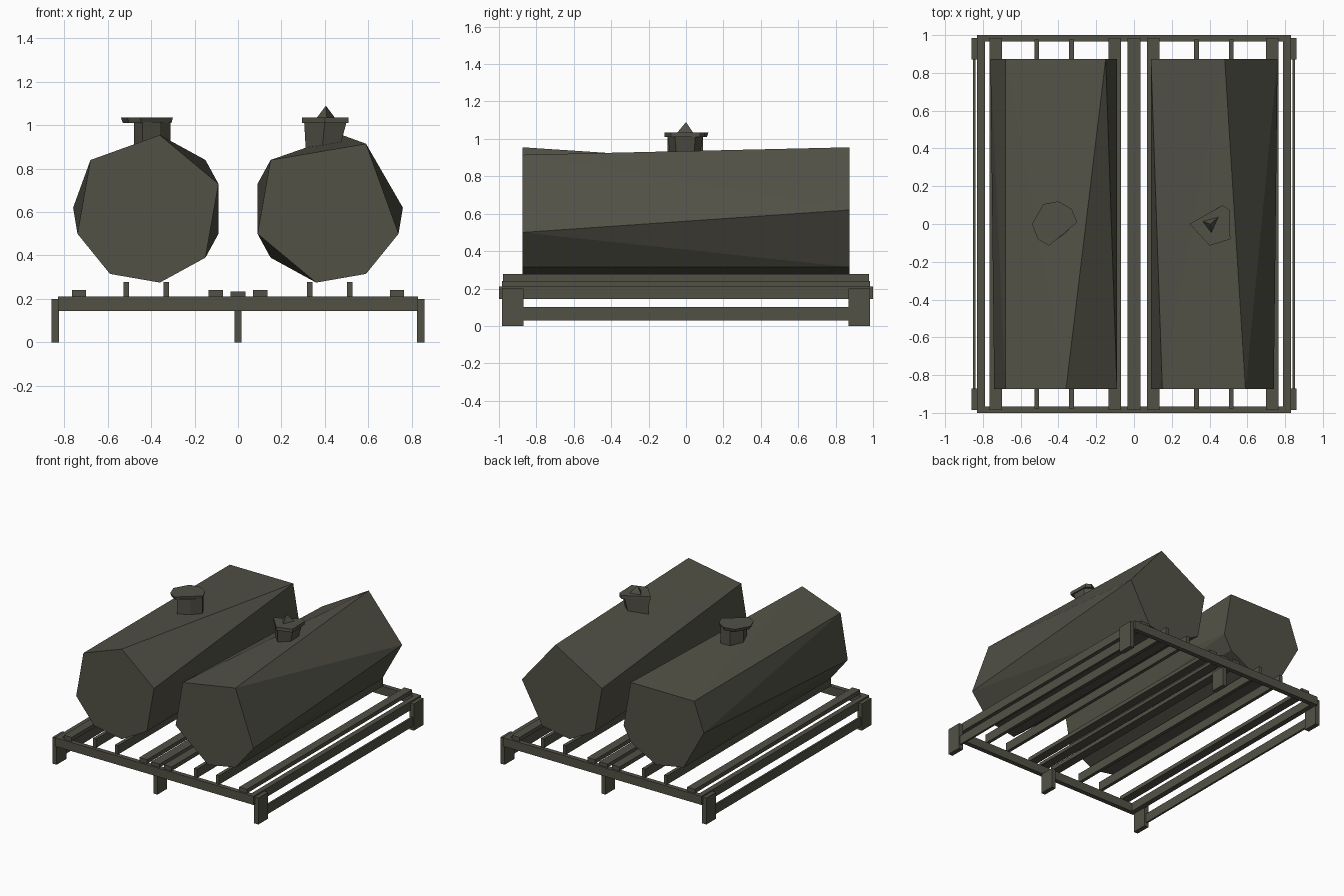
import bpy, bmesh

if "Cube" in bpy.data.objects:
    bpy.data.objects.remove(bpy.data.objects["Cube"])

paint = bpy.data.materials.new("olive_grey")
paint.diffuse_color = (0.085, 0.083, 0.062, 1)
paint.use_nodes = True
paint.node_tree.nodes["Principled BSDF"].inputs["Base Color"].default_value = paint.diffuse_color


def finish(name, bm):
    bmesh.ops.recalc_face_normals(bm, faces=bm.faces)
    me = bpy.data.meshes.new(name)
    bm.to_mesh(me)
    bm.free()
    me.materials.append(paint)
    ob = bpy.data.objects.new(name, me)
    bpy.context.collection.objects.link(ob)
    return ob


def box(name, x0, x1, y0, y1, z0, z1):
    bm = bmesh.new()
    bmesh.ops.create_cube(bm, size=1)
    for v in bm.verts:
        v.co = ((x0 + x1) / 2 + v.co.x * (x1 - x0),
                (y0 + y1) / 2 + v.co.y * (y1 - y0),
                (z0 + z1) / 2 + v.co.z * (z1 - z0))
    return finish(name, bm)


def hull(name, points):
    bm = bmesh.new()
    for p in points:
        bm.verts.new(p)
    bmesh.ops.convex_hull(bm, input=bm.verts)
    bmesh.ops.dissolve_limit(bm, angle_limit=0.01, verts=bm.verts, edges=bm.edges)
    return finish(name, bm)


def tank(name, front, back):
    hull(name, [(x, -0.873, z) for x, z in front] + [(x, 0.873, z) for x, z in back])


def slab(name, outline, z0, z1, shrink=1.0, centre=(0, 0)):
    # prism whose lower outline is scaled towards a centre
    cx, cy = centre
    low = [(cx + (x - cx) * shrink, cy + (y - cy) * shrink, z0) for x, y in outline]
    hull(name, low + [(x, y, z1) for x, y in outline])


# Faceted tanks, end profiles as (x, z)
tank("left_tank",
     [(-.68, .84), (-.36, .955), (-.09, .73), (-.15, .39), (-.36, .275), (-.59, .315), (-.74, .50)],
     [(-.68, .84), (-.15, .84), (-.09, .50), (-.15, .39), (-.36, .275), (-.59, .315), (-.76, .62)])
tank("right_tank",
     [(.15, .84), (.59, .915), (.74, .50), (.59, .315), (.36, .275), (.09, .50)],
     [(.09, .73), (.48, .955), (.76, .62), (.59, .315), (.36, .275), (.15, .39)])

# Filler necks and caps
slab("left_neck", [(-.48, 0), (-.43, .09), (-.35, .09), (-.31, .02), (-.36, -.05), (-.44, -.10)],
     .86, 1.015)
slab("left_cap", [(-.54, 0), (-.48, .105), (-.40, .12), (-.33, .08), (-.30, .01), (-.45, -.115), (-.51, -.08)],
     1.01, 1.035, 0.93, (-.40, 0))
slab("right_neck", [(.305, 0), (.45, .09), (.50, .05), (.50, -.06), (.40, -.10)],
     .86, 1.015, 0.75, (.34, 0))
slab("right_cap", [(.295, 0), (.47, .10), (.505, .075), (.51, -.08), (.40, -.115)], 1.01, 1.035)
hull("cap_handle", [(.36, .015, 1.03), (.45, .04, 1.03), (.41, -.05, 1.03), (.405, 0, 1.09)])

# Frame ends
for s, end in ((-1, "front"), (1, "back")):
    box(end + "_beam", -.83, .83, *sorted((s * .965, s * 1.0)), .145, .21)
    box(end + "_centre_leg", -.017, .017, *sorted((s * .87, s * .985)), 0, .15)

# Mirrored sides: beams, lower panels, corner legs and cradle rails
for s, side in ((-1, "left"), (1, "right")):
    def pair(name, a, b, y0, y1, z0, z1):
        box(side + "_" + name, *sorted((s * a, s * b)), y0, y1, z0, z1)
    pair("side_beam", .79, .83, -.97, .97, .145, .21)
    pair("lower_panel", .838, .853, -.88, .88, .03, .10)
    pair("front_leg", .825, .86, -.985, -.87, 0, .2)
    pair("back_leg", .825, .86, .87, .985, 0, .2)
    pair("outer_rail", .70, .765, -.985, .985, .21, .24)
    pair("inner_rail", .07, .135, -.985, .985, .21, .24)
    pair("outer_cradle", .503, .528, -.978, .978, .21, .277)
    pair("inner_cradle", .318, .343, -.978, .978, .21, .277)
box("centre_rail", -.035, .035, -.985, .985, .21, .235)
